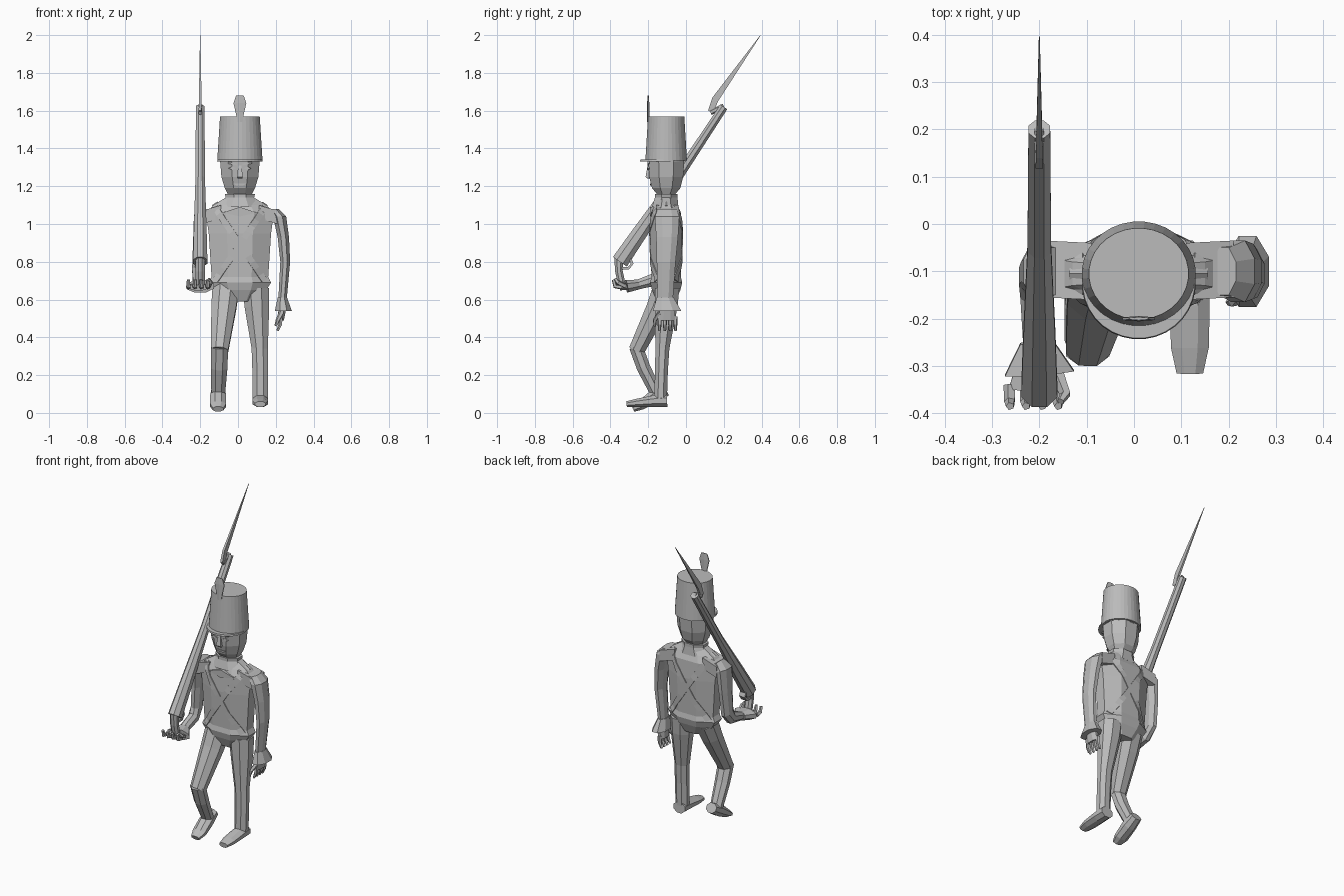
import bpy
import bmesh
import math
from mathutils import Vector
from mathutils.bvhtree import BVHTree

default = bpy.data.objects.get("Cube")
if default:
    bpy.data.objects.remove(default, do_unlink=True)

grey = bpy.data.materials.new("plain_grey")
grey.use_nodes = True
GREY = (.5, .5, .5, 1)
grey.diffuse_color = GREY
grey.node_tree.nodes["Principled BSDF"].inputs["Base Color"].default_value = GREY

X_AXIS = Vector((1, 0, 0))
Z_AXIS = Vector((0, 0, 1))


def finish(name, bm):
    """Turn a bmesh into a named grey object."""
    bmesh.ops.recalc_face_normals(bm, faces=bm.faces)
    mesh = bpy.data.meshes.new(name)
    bm.to_mesh(mesh)
    bm.free()
    mesh.materials.append(grey)
    obj = bpy.data.objects.new(name, mesh)
    bpy.context.collection.objects.link(obj)
    return obj


def loft(name, stations, sides=8, level=False):
    """Skin rings of (x, y, z, half width, half depth) along a path."""
    bm = bmesh.new()
    centres = [Vector(s[:3]) for s in stations]
    last = len(stations) - 1
    rings = []
    grow = 1 / math.cos(math.pi / sides)
    for i, station in enumerate(stations):
        along = centres[min(i + 1, last)] - centres[max(i - 1, 0)]
        along = Z_AXIS.copy() if level else along.normalized()
        depth = along.cross(X_AXIS).normalized()
        width = depth.cross(along)
        ring = []
        for k in range(sides):
            angle = math.tau * (k + .5) / sides
            ring.append(bm.verts.new(
                centres[i]
                + width * station[3] * grow * math.cos(angle)
                + depth * station[4] * grow * math.sin(angle)))
        rings.append(ring)
    for low, high in zip(rings, rings[1:]):
        for k in range(sides):
            n = (k + 1) % sides
            bm.faces.new((low[k], low[n], high[n], high[k]))
    bm.faces.new(rings[0])
    bm.faces.new(rings[-1])
    return finish(name, bm)


def plate(name, outline, offset, thickness):
    """Extrude a flat outline by a thickness."""
    bm = bmesh.new()
    face = bm.faces.new([bm.verts.new(p) for p in outline])
    made = bmesh.ops.extrude_face_region(bm, geom=[face])["geom"]
    moved = [g for g in made if isinstance(g, bmesh.types.BMVert)]
    bmesh.ops.translate(bm, verts=moved, vec=Vector(offset) * thickness)
    return finish(name, bm)


# Coat, collar and neck
MID, DEEP = .01, -.105
coat = loft("coat", [
    (MID, DEEP, .59, .08, .05), (MID, DEEP, .65, .14, .075),
    (MID, DEEP, .69, .165, .085), (MID, DEEP, .72, .15, .078),
    (MID, DEEP, .95, .165, .085), (MID, DEEP, 1.06, .18, .078),
    (MID, DEEP, 1.1, .14, .06), (MID, DEEP, 1.14, .075, .05)], level=True)
loft("collar", [
    (MID, -.11, 1.09, .11, .07), (MID, DEEP, 1.14, .075, .06),
    (MID, DEEP, 1.16, .08, .06)], level=True)
loft("neck", [(MID, DEEP, 1.1, .05, .045), (MID, DEEP, 1.2, .05, .045)], level=True)
plate("collar_flap", [(-.08, -.186, 1.06), (MID, -.192, 1.09), (.1, -.186, 1.06),
                      (MID, -.192, 1.04)], (0, 1, 0), .02)

# Crossed straps laid over the coat
tree = BVHTree.FromPolygons([v.co for v in coat.data.vertices],
                            [p.vertices[:] for p in coat.data.polygons])


def on_coat(origin, direction):
    hit, normal, _, _ = tree.ray_cast(Vector(origin), Vector(direction))
    return hit + normal * .005 if hit else None


STEPS = 12
for side, label in ((1, "left"), (-1, "right")):
    shoulder = Vector((MID + side * .13, 0, 1.085))
    hip = Vector((MID - side * .13, 0, .7))
    across = (hip - shoulder).cross(Vector((0, 1, 0))).normalized() * .016
    rows = []
    for facing in (1, -1):
        half = []
        for i in range(STEPS + 1):
            spot = hip.lerp(shoulder, i / STEPS)
            pair = [on_coat(spot + across * s + Vector((0, -facing, 0)),
                            (0, facing, 0)) for s in (1, -1)]
            if all(pair):
                half.append(pair)
        rows += half if facing == 1 else half[::-1]
        if facing == 1:
            top = [on_coat((shoulder.x + across.x * s, DEEP, 2), (0, 0, -1))
                   for s in (1, -1)]
            rows.append(top)
    bm = bmesh.new()
    edges = [[bm.verts.new(p) for p in row] for row in rows]
    for a, b in zip(edges, edges[1:]):
        bm.faces.new((a[0], a[1], b[1], b[0]))
    strap = finish(label + "_cross_strap", bm)
    strap.modifiers.new("thickness", "SOLIDIFY").thickness = .008

# Head and face
loft("head", [
    (MID, -.105, 1.16, .065, .05), (MID, -.105, 1.19, .08, .075),
    (MID, -.105, 1.25, .098, .09), (MID, -.105, 1.34, .105, .096)], level=True)
loft("nose", [(MID, -.195, 1.31, .008, .008), (MID, -.2, 1.25, .016, .014),
              (MID, -.195, 1.24, .012, .008)], sides=4, level=True)
plate("mouth", [(-.03, -.191, 1.215), (.05, -.191, 1.215), (.03, -.191, 1.205),
                (-.01, -.191, 1.205)], (0, 1, 0), .009)
for side, label in ((1, "left"), (-1, "right")):
    def face_point(x, z):
        return (MID + side * x, -.203, z)
    plate(label + "_eye", [face_point(.02, 1.295), face_point(.04, 1.285),
                           face_point(.06, 1.295), face_point(.04, 1.305)], (0, 1, 0), .009)
    plate(label + "_brow", [face_point(.015, 1.31), face_point(.065, 1.32),
                            face_point(.06, 1.33), face_point(.015, 1.32)], (0, 1, 0), .009)

# Tall hat, peak and plume
loft("tall_hat", [(MID, -.105, 1.335, .12, .11), (MID, -.105, 1.57, .105, .096)],
     sides=32, level=True)
loft("hat_peak", [(MID, -.125, 1.332, .12, .118), (MID, -.125, 1.342, .118, .116)],
     sides=32, level=True)
loft("plume", [
    (MID, -.2, 1.54, .015, .005), (MID, -.2, 1.57, .018, .005),
    (MID, -.2, 1.64, .034, .005), (MID, -.2, 1.68, .02, .003)], sides=6, level=True)

# Shoulders
for side, label in ((1, "left"), (-1, "right")):
    pad = [(MID + side * x, y, z) for x, y, z in (
        (.1, -.16, 1.1), (.2, -.155, 1.07), (.2, -.035, 1.07), (.1, -.04, 1.1))]
    plate(label + "_shoulder", pad, (0, 0, -1), .07)

# Hanging left arm
loft("left_arm", [
    (.19, -.1, 1.08, .025, .05), (.22, -.1, 1.04, .035, .065),
    (.24, -.1, .93, .03, .058), (.25, -.105, .8, .026, .05),
    (.235, -.11, .59, .022, .04)], level=True)
loft("left_cuff", [(.235, -.11, .61, .025, .045), (.24, -.1, .54, .045, .075)], level=True)
loft("left_palm", [(.235, -.1, .55, .02, .04), (.225, -.1, .49, .018, .045)], level=True)
for i in range(4):
    y = -.14 + .028 * i
    loft(f"left_finger_{i + 1}", [(.225, y, .51, .01, .01), (.225, y, .47, .009, .009),
                                  (.21, y, .435, .006, .006)], sides=5)
loft("left_thumb", [(.23, -.14, .53, .012, .01), (.21, -.165, .49, .009, .009),
                    (.2, -.165, .46, .006, .006)], sides=5)

# Bent right arm holding the gun
loft("right_arm", [
    (-.17, -.1, 1.08, .025, .05), (-.2, -.1, 1.04, .034, .062),
    (-.21, -.1, .9, .028, .052), (-.215, -.11, .76, .028, .045),
    (-.21, -.15, .71, .03, .036), (-.205, -.27, .675, .028, .024)])
loft("right_cuff", [(-.205, -.25, .68, .035, .026), (-.2, -.315, .67, .073, .033)])
loft("right_palm", [(-.21, -.3, .67, .04, .02), (-.21, -.35, .665, .055, .016)])
for i in range(4):
    x = -.262 + .034 * i
    loft(f"right_finger_{i + 1}", [(x, -.34, .665, .011, .01), (x, -.375, .67, .01, .01),
                                   (x, -.385, .705, .007, .007)], sides=5)
loft("right_thumb", [(-.16, -.32, .67, .012, .011), (-.145, -.36, .69, .01, .01),
                     (-.155, -.375, .71, .006, .006)], sides=5)

# Long gun with curved butt and blade
GUN = -.2
loft("gun_stock", [
    (GUN, -.35, .8, .038, .045), (GUN, -.24, .96, .034, .04),
    (GUN, -.05, 1.24, .025, .026), (GUN, .2, 1.62, .023, .022)])
loft("gun_grip", [(GUN, -.355, .82, .025, .025), (GUN, -.355, .75, .025, .02),
                  (GUN, -.34, .68, .025, .02)])
loft("gun_guard", [
    (GUN, -.3, .83, .02, .007), (GUN, -.285, .79, .02, .007),
    (GUN, -.305, .765, .02, .007), (GUN, -.34, .765, .02, .007)], sides=4)
loft("blade_socket", [(GUN, .13, 1.59, .01, .012), (GUN, .2, 1.625, .01, .012)], sides=6)
loft("blade", [(GUN, .13, 1.595, .008, .014), (GUN, .155, 1.66, .007, .018),
               (GUN, .395, 2, .001, .001)], sides=4)

# Straight left leg
loft("left_leg", [
    (.095, -.1, .66, .07, .065), (.1, -.105, .56, .065, .06),
    (.115, -.125, .34, .043, .037), (.118, -.13, .22, .042, .034),
    (.118, -.135, .06, .04, .034)], level=True)
loft("left_foot", [(.118, -.1, .065, .04, .034), (.118, -.17, .062, .042, .031),
                   (.118, -.26, .053, .04, .022), (.118, -.315, .046, .028, .015)])

# Stepping right leg
loft("right_thigh", [
    (-.065, -.11, .66, .07, .065), (-.075, -.15, .56, .066, .058),
    (-.098, -.262, .33, .046, .042)])
loft("right_shin", [
    (-.098, -.265, .35, .046, .036), (-.1, -.225, .24, .044, .036),
    (-.105, -.155, .1, .036, .032)])
loft("right_foot", [(-.105, -.105, .12, .034, .03), (-.105, -.17, .085, .042, .036),
                    (-.105, -.24, .04, .042, .025), (-.105, -.28, .02, .028, .015)])
